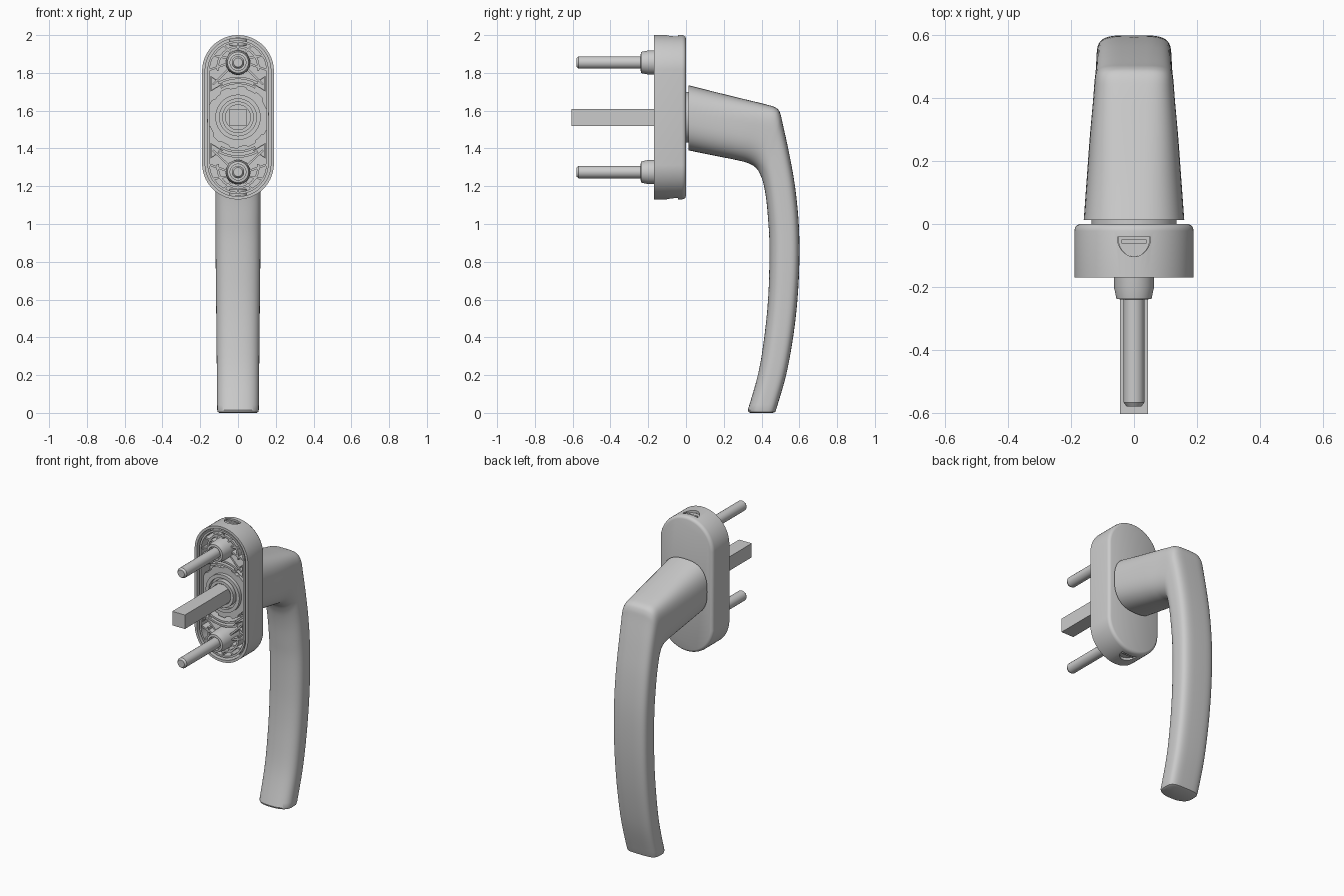
import bpy, bmesh, math
from mathutils import Vector

if "Cube" in bpy.data.objects:
    bpy.data.objects.remove(bpy.data.objects["Cube"])

ZC, HALF = 1.565, 0.245          # plate centre height, half straight length


def loft(name, loops, wrap=False):
    """Skin equal-sized loops; cap the ends, or wrap them into a closed ring."""
    bm = bmesh.new()
    rows = [[bm.verts.new(p) for p in lp] for lp in loops]
    n = len(rows[0])
    pairs = list(zip(rows, rows[1:])) + ([(rows[-1], rows[0])] if wrap else [])
    for a, b in pairs:
        for i in range(n):
            j = (i + 1) % n
            bm.faces.new((a[i], a[j], b[j], b[i]))
    if not wrap:
        bm.faces.new(rows[0])
        bm.faces.new(rows[-1])
    bmesh.ops.recalc_face_normals(bm, faces=bm.faces)
    me = bpy.data.meshes.new(name)
    bm.to_mesh(me)
    bm.free()
    ob = bpy.data.objects.new(name, me)
    bpy.context.collection.objects.link(ob)
    return ob


def stadium(r, y, zc=ZC, half=0.0, n=64):
    pts = []
    for i in range(n):
        a = 2 * math.pi * (i + 0.5) / n
        pts.append((r * math.cos(a), y, zc + r * math.sin(a) + math.copysign(half, math.sin(a))))
    return pts


def lathe(name, prof, zc=ZC, half=0.0, wrap=False, n=64):
    return loft(name, [stadium(r, y, zc, half, n) for r, y in prof], wrap)


def ring(name, ri, ro, y0, y1, zc=ZC, half=0.0):
    return lathe(name, [(ri, y0), (ro, y0), (ro, y1), (ri, y1)], zc, half, True)


def wall(name, pts, y0, y1, t, wrap=False):
    """Thin rib following a polyline in the xz plane."""
    loops, n = [], len(pts)
    for i, p in enumerate(pts):
        a = pts[(i - 1) % n] if wrap else pts[max(i - 1, 0)]
        b = pts[(i + 1) % n] if wrap else pts[min(i + 1, n - 1)]
        d = Vector((b[0] - a[0], b[1] - a[1])).normalized() * t / 2
        x0, z0, x1, z1 = p[0] - d.y, p[1] + d.x, p[0] + d.y, p[1] - d.x
        loops.append([(x0, y0, z0), (x1, y0, z1), (x1, y1, z1), (x0, y1, z0)])
    return loft(name, loops, wrap)


def arc(cz, r, a0, a1, s, n=14):
    out = []
    for i in range(n + 1):
        a = math.radians(a0 + (a1 - a0) * i / n)
        out.append((r * math.cos(a), ZC + s * (cz + r * math.sin(a))))
    return out


# Rounded back plate, hollow at the front
plate = lathe("back_plate", [(.174, -.07), (.174, -.17), (.19, -.17), (.19, -.022),
                             (.188, -.012), (.182, -.004), (.172, 0)], half=HALF)

# Half-round access notches in both plate ends, each with a slotted cam
for s, end in ((1, "upper"), (-1, "lower")):
    half_disc = [(.053 * math.cos(math.pi * i / 20), -.042 - .062 * math.sin(math.pi * i / 20))
                 for i in range(21)]
    cut = loft("notch_cutter", [[(x, y, ZC + s * h) for x, y in half_disc] for h in (.412, .48)])
    cut.hide_render = True
    mod = plate.modifiers.new("notch", 'BOOLEAN')
    mod.operation, mod.object, mod.solver = 'DIFFERENCE', cut, 'EXACT'
    bpy.context.view_layer.objects.active = plate
    bpy.ops.object.modifier_apply(modifier=mod.name)
    bpy.data.objects.remove(cut)
    loft(end + "_cam", [[(x * .97, y, ZC + s * h) for x, y in half_disc] for h in (.38, .418)])
    loft(end + "_cam_tab", [[(x, y, ZC + s * h) for x, y in
                             ((-.04, -.062), (.04, -.062), (.04, -.05), (-.04, -.05))]
                            for h in (.41, .428)])

# Moulded rim and central bearing on the plate's front
ring("inner_rim", .150, .162, -.162, -.065, half=HALF)
wavy = []
for y in (-.065, -.135):
    loop = []
    for i in range(96):
        a = 2 * math.pi * i / 96
        r = .165 if math.sin(10 * a) > 0 else .155
        loop.append((r * math.cos(a), y, ZC + r * math.sin(a)))
    wavy.append(loop)
loft("bearing_disc", wavy)
ring("bearing_outer_ring", .098, .12, -.158, -.13)
ring("bearing_inner_ring", .066, .084, -.168, -.13)

# Ribs, bosses and screws, mirrored above and below the spindle
for s, end in ((1, "upper"), (-1, "lower")):
    Y0, Y1 = -.155, -.065
    wall(end + "_arc_rib", arc(.265, .108, -10, 190, s), Y0, Y1, .012)
    for r in (.182, .208):
        wall(end + "_cross_rib", arc(0, r, 60, 120, s), Y0, Y1, .012)
    for k in range(-1, 8):
        a = math.radians(k * 30)
        c, d = math.cos(a), math.sin(a)
        wall(end + "_radial_rib", [(.055 * c, ZC + s * (.285 + .055 * d)),
                                   (.153 * c, ZC + s * (.25 + .153 * d))], Y0, Y1, .011)
    for m in (1, -1):
        wall(end + "_corner_pocket", [(m * x, ZC + s * z) for x, z in
                                      ((.085, .175), (.143, .215), (.143, .14))],
             Y0, Y1, .011, True)
    zs = ZC + s * .29
    lathe(end + "_screw_boss", [(.066, -.065), (.064, -.2), (.056, -.238), (.042, -.24),
                                (.042, -.21)], zs, n=40)
    lathe(end + "_screw", [(.033, -.1), (.033, -.568), (.024, -.58)], zs, n=32)

# Square spindle
loft("spindle", [[(x, y, ZC + z) for x, z in ((-.045, -.045), (.045, -.045),
                                              (.045, .045), (-.045, .045))] for y in (-.605, -.07)])

# Collar between plate and handle
lathe("collar", [(.135, -.01), (.135, .02)])

# Handle: sections as outer (y, z), inner (y, z), half width, outer squareness
S = [(.012, 1.735, .012, 1.39, .16, 2.6), (.15, 1.70, .15, 1.362, .15, 2.8),
     (.30, 1.663, .27, 1.338, .14, 3.2), (.42, 1.634, .335, 1.32, .131, 3.6),
     (.475, 1.616, .375, 1.292, .127, 4), (.498, 1.588, .398, 1.25, .125, 4),
     (.512, 1.53, .413, 1.20, .123, 4), (.545, 1.38, .426, 1.12, .121, 4),
     (.577, 1.20, .435, 1.02, .12, 4), (.597, 1.0, .441, .92, .119, 4),
     (.60, .80, .441, .77, .118, 4), (.59, .60, .435, .61, .116, 4),
     (.567, .40, .418, .43, .114, 4), (.53, .20, .385, .22, .112, 4),
     (.478, .02, .327, .014, .11, 4)]


def section(v):
    yo, zo, yi, zi, w, e = v
    out, n = [], 56
    for i in range(n):
        a = 2 * math.pi * i / n
        c, d = math.cos(a), math.sin(a)
        p = 2 / e if d > 0 else 2 / 2.5
        x = w * math.copysign(abs(c) ** p, c)
        t = .5 + .5 * math.copysign(abs(d) ** p, d)
        out.append((x, yi + (yo - yi) * t, zi + (zo - zi) * t))
    return out


loops, last = [], len(S) - 1
for i in range(last):
    p0, p1, p2, p3 = S[max(i - 1, 0)], S[i], S[i + 1], S[min(i + 2, last)]
    for k in range(5):
        t = k / 5
        loops.append(section([b + .5 * t * (c - a + t * (2 * a - 5 * b + 4 * c - d
                              + t * (3 * (b - c) + d - a))) for a, b, c, d in zip(p0, p1, p2, p3)]))
loops += [section(S[-1]), section((.473, .006, .331, .004, .107, 4)),
          section((.46, 0, .34, 0, .098, 4))]
loft("handle", loops)

# Smooth shading with crisp edges
bpy.ops.object.select_all(action='SELECT')
bpy.ops.object.shade_smooth_by_angle(angle=math.radians(32))
